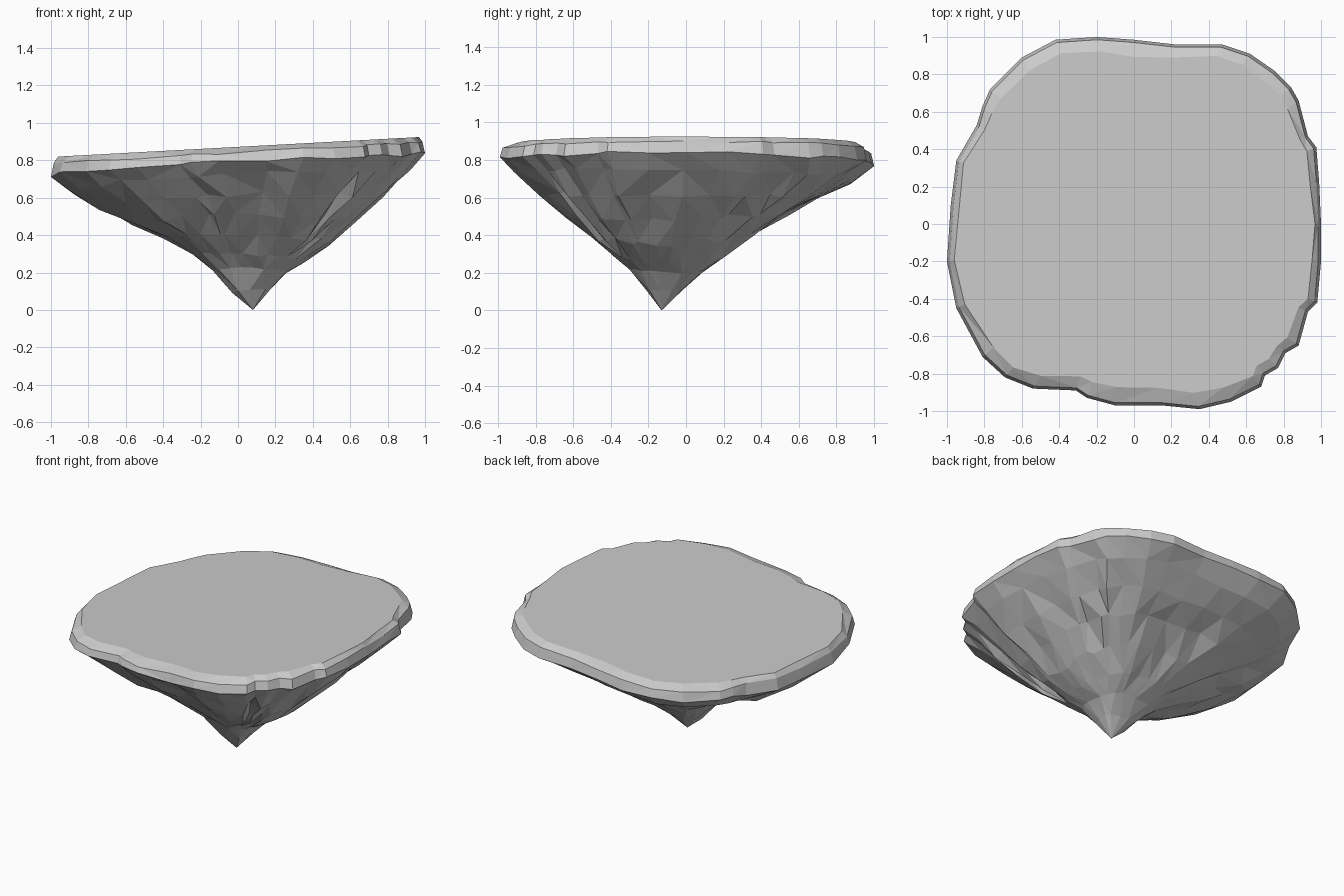
import bpy, bmesh, math, random
from mathutils import Vector

if "Cube" in bpy.data.objects:
    bpy.data.objects.remove(bpy.data.objects["Cube"])

random.seed(4)
TIP = Vector((0.08, -0.13, 0.0))

# Outline of the plateau seen from above, counter-clockwise from the right
OUTLINE = [(1, 0), (.99, .22), (.975, .41), (.93, .47), (.88, .66), (.84, .73),
           (.75, .82), (.62, .91), (.47, .96), (.22, .96), (0, .985), (-.2, 1),
           (-.42, .985), (-.6, .89), (-.77, .72), (-.81, .63), (-.84, .53),
           (-.95, .34), (-.98, .1), (-1, -.2), (-.95, -.45), (-.81, -.71),
           (-.69, -.82), (-.54, -.88), (-.31, -.89), (-.25, -.93), (-.1, -.97),
           (.15, -.97), (.35, -.99), (.52, -.95), (.68, -.87), (.7, -.81),
           (.77, -.77), (.81, -.69), (.88, -.65), (.93, -.47), (.98, -.42), (1, -.2)]

# Slope profiles for right, back, left, front: height share at each radius share
SHARES = [.1, .2, .3, .45, .6, .75, .9]
PROFILES = [[.123, .235, .305, .41, .56, .71, .885],
            [.145, .265, .375, .54, .695, .80, .90],
            [.125, .30, .43, .545, .64, .73, .87],
            [.14, .285, .37, .50, .635, .78, .92]]
RIM_Z = [.85, .775, .71, .80]
INSET = [.965, .91, .965, .90]


def blend(values, angle):
    """Mix the four side values around the compass."""
    q = (angle / (math.pi / 2)) % 4
    i = int(q) % 4
    f = q - int(q)
    return values[i] * (1 - f) + values[(i + 1) % 4] * f


def plane_z(x):
    return 0.872 + 0.054 * x


bm = bmesh.new()
angles = [math.atan2(y, x) for x, y in OUTLINE]
tip = bm.verts.new(TIP)
rings = []

# Rocky underside rings
for k, t in enumerate(SHARES):
    ring = []
    for (x, y), a in zip(OUTLINE, angles):
        p = TIP.lerp(Vector((x, y, 0)), t)
        p.z = blend(RIM_Z, a) * blend([row[k] for row in PROFILES], a)
        j = 0.014 * min(1, t * 2)
        p += Vector([random.uniform(-j, j) for _ in range(3)])
        ring.append(bm.verts.new(p))
    rings.append(ring)

# Chipped rim: lower edge, upper edge, flat sloping top
lower, upper, top = [], [], []
for (x, y), a in zip(OUTLINE, angles):
    lower.append(bm.verts.new((x, y, blend(RIM_Z, a) + random.uniform(-.012, .012))))
    u = 0.985
    upper.append(bm.verts.new((x * u, y * u, plane_z(x) - 0.03 + random.uniform(-.006, .006))))
    s = blend(INSET, a) + random.uniform(-.01, .01)
    top.append(bm.verts.new((x * s, y * s, plane_z(x * s))))
rings += [lower, upper, top]

# Skin the rings with triangles below and quads at the rim
n = len(OUTLINE)
for i in range(n):
    bm.faces.new((tip, rings[0][(i + 1) % n], rings[0][i]))
for r in range(len(rings) - 1):
    a, b = rings[r], rings[r + 1]
    for i in range(n):
        k = (i + 1) % n
        bm.faces.new((a[i], a[k], b[k], b[i]))
bm.faces.new(top)

# Merge crowded vertices near the tip into larger facets
bmesh.ops.remove_doubles(bm, verts=rings[0] + rings[1] + rings[2], dist=0.045)
bm.faces.ensure_lookup_table()
bmesh.ops.triangulate(bm, faces=[f for f in bm.faces if len(f.verts) == 4])
bmesh.ops.recalc_face_normals(bm, faces=bm.faces)

mesh = bpy.data.meshes.new("floating_rock")
bm.to_mesh(mesh)
bm.free()
rock = bpy.data.objects.new("floating_rock", mesh)
bpy.context.collection.objects.link(rock)
